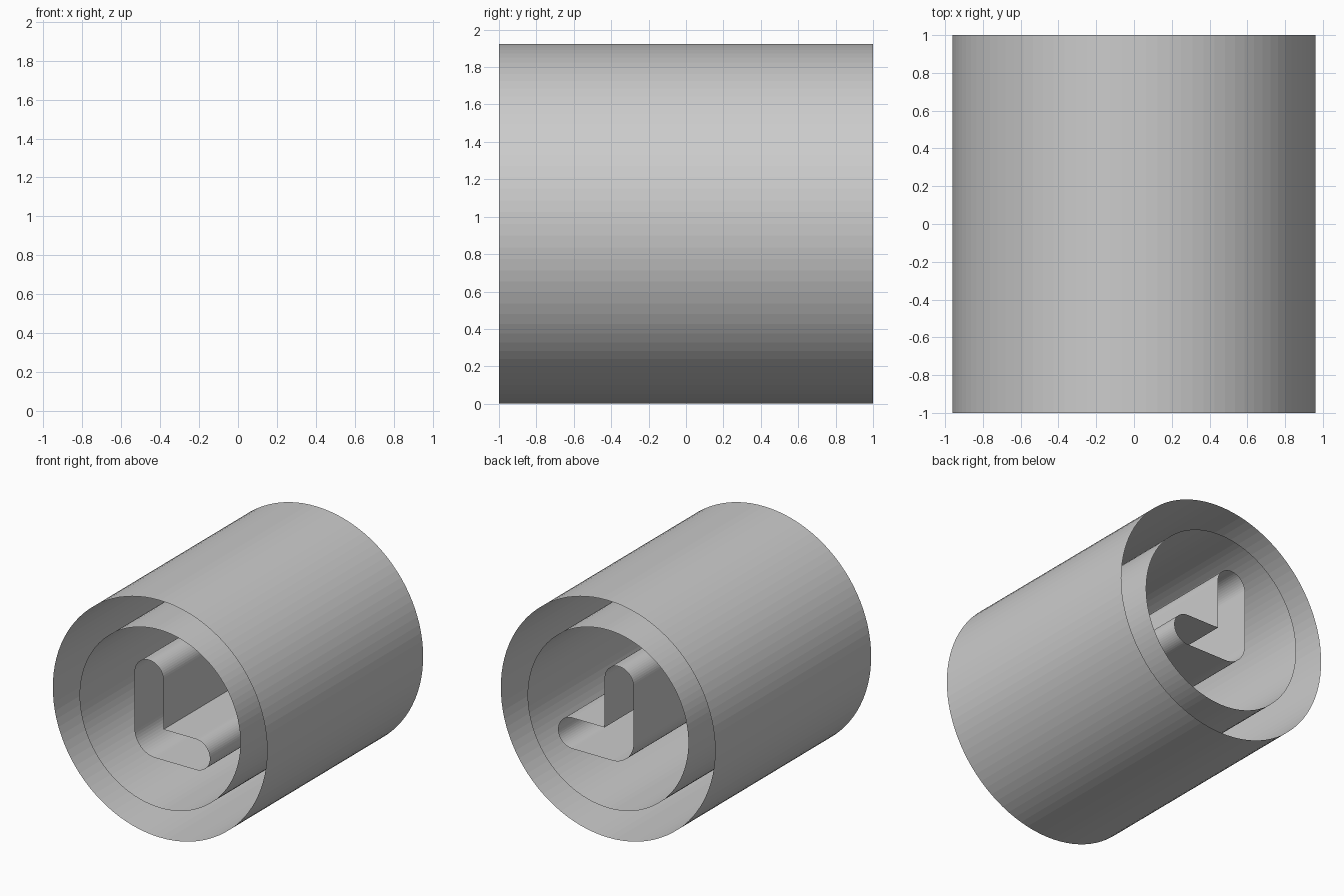
import bpy, bmesh
from math import sin, cos, radians

if "Cube" in bpy.data.objects:
    bpy.data.objects.remove(bpy.data.objects["Cube"])

R_OUT, R_IN = 0.962, 0.722     # ring radii
ZC = 0.962                     # height of the ring axis
HALF = 1.0                     # half depth along y


def arc(cx, cz, r, a0, a1, n):
    """Points on an arc, angles in degrees, both ends included."""
    return [(cx + r * cos(radians(a0 + (a1 - a0) * i / n)),
             cz + r * sin(radians(a0 + (a1 - a0) * i / n))) for i in range(n + 1)]


def wall(name, profile, outward=True):
    """Sweep a closed counter-clockwise x/z profile along y, leaving the ends open."""
    bm = bmesh.new()
    front = [bm.verts.new((x, -HALF, z + ZC)) for x, z in profile]
    back = [bm.verts.new((x, HALF, z + ZC)) for x, z in profile]
    n = len(profile)
    for i in range(n):
        j = (i + 1) % n
        bm.faces.new((front[i], front[j], back[j], back[i]))
    if not outward:
        bmesh.ops.reverse_faces(bm, faces=bm.faces[:])
    mesh = bpy.data.meshes.new(name)
    bm.to_mesh(mesh)
    bm.free()
    obj = bpy.data.objects.new(name, mesh)
    bpy.context.collection.objects.link(obj)
    return obj


# Dial rim: two open-ended tubes
wall("outer_rim", arc(0, 0, R_OUT, 0, 360, 96)[:-1])
wall("inner_rim", arc(0, 0, R_IN, 0, 360, 96)[:-1], outward=False)

# L-shaped hands: rounded tips, rounded outer elbow, sharp inner corner
left, right, low, high = -0.229, 0.031, -0.327, -0.077
w_up, w_side = (right - left) / 2, (high - low) / 2
elbow = 0.19
hands = [(right, high)]
hands += arc(left + w_up, 0.322, w_up, 0, 180, 24)
hands += arc(left + elbow, low + elbow, elbow, 180, 270, 14)
hands += arc(0.323, low + w_side, w_side, -90, 90, 24)
wall("clock_hands", hands)
